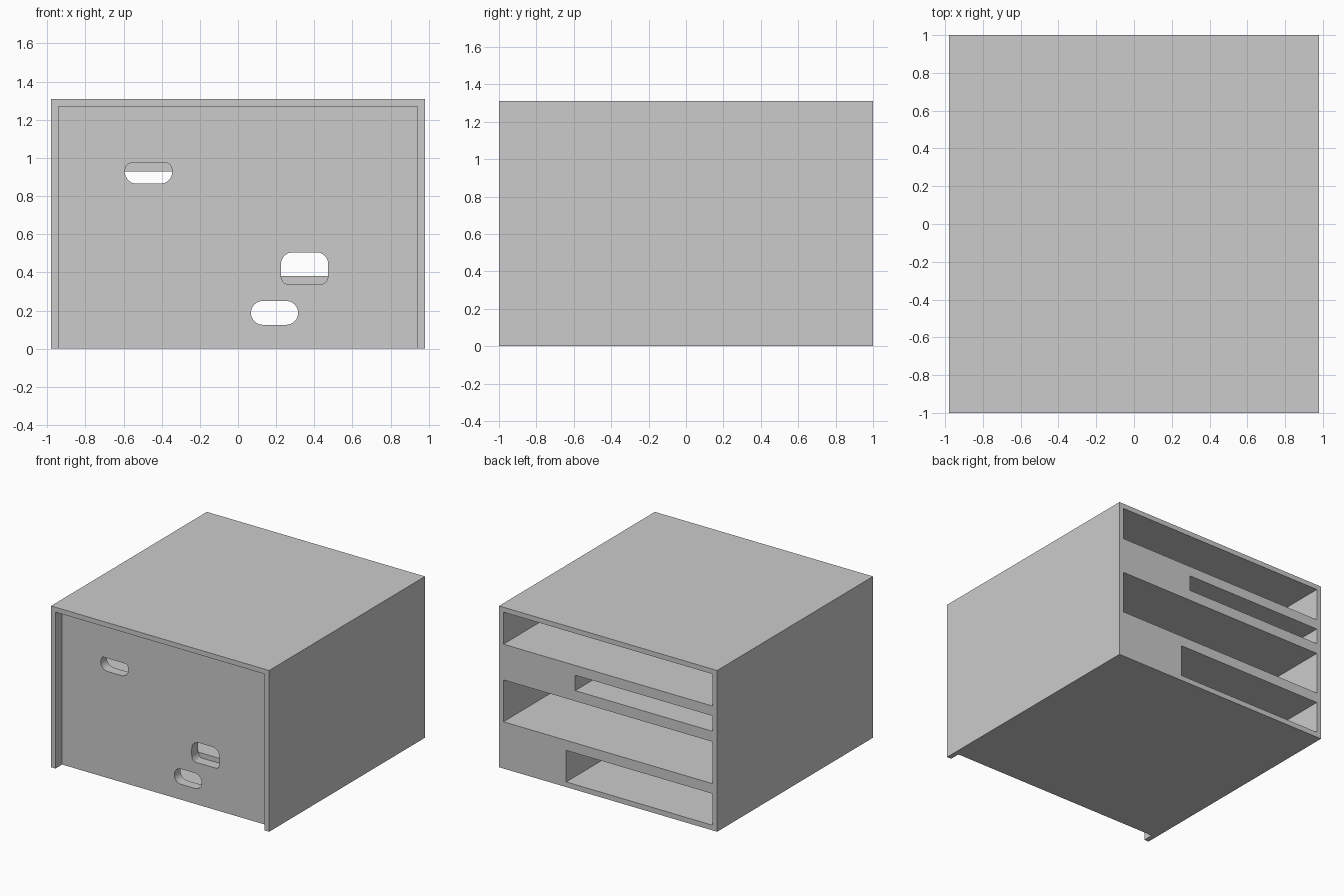
import bpy
import bmesh
from math import cos, sin, pi

cube = bpy.data.objects.get("Cube")
if cube:
    bpy.data.objects.remove(cube, do_unlink=True)

HALF_W, HEIGHT, WALL = 0.98, 1.31, 0.04
INNER = HALF_W - WALL
PANEL_FRONT, PANEL_BACK = -0.915, -0.835

grey = bpy.data.materials.new("light grey")
grey.use_nodes = True
colour = (0.6, 0.6, 0.6, 1)
grey.diffuse_color = colour
grey.node_tree.nodes["Principled BSDF"].inputs["Base Color"].default_value = colour


def prism(name, outline, y0, y1):
    """Extrude an outline of (x, z) points from y0 to y1."""
    bm = bmesh.new()
    face = bm.faces.new([bm.verts.new((x, y0, z)) for x, z in outline])
    moved = bmesh.ops.extrude_face_region(bm, geom=[face])["geom"]
    verts = [v for v in moved if isinstance(v, bmesh.types.BMVert)]
    bmesh.ops.translate(bm, verts=verts, vec=(0, y1 - y0, 0))
    bmesh.ops.recalc_face_normals(bm, faces=bm.faces)
    mesh = bpy.data.meshes.new(name)
    bm.to_mesh(mesh)
    bm.free()
    mesh.materials.append(grey)
    obj = bpy.data.objects.new(name, mesh)
    bpy.context.collection.objects.link(obj)
    return obj


def rect(x0, x1, z0, z1):
    return [(x0, z0), (x1, z0), (x1, z1), (x0, z1)]


def slot(x0, x1, z0, z1, low, high, r=0.062, steps=8):
    """Rounded slot outline, trimmed flat at heights low and high."""
    corners = [(x1 - r, z0 + r, -pi / 2), (x1 - r, z1 - r, 0),
               (x0 + r, z1 - r, pi / 2), (x0 + r, z0 + r, pi)]
    points = []
    for cx, cz, start in corners:
        for i in range(steps + 1):
            a = start + i * pi / 2 / steps
            z = min(max(cz + r * sin(a), low), high)
            points.append((cx + r * cos(a), z))
    return points


def cut(body, cutter):
    cutter.hide_render = True
    mod = body.modifiers.new("cut", 'BOOLEAN')
    mod.operation = 'DIFFERENCE'
    mod.solver = 'EXACT'
    mod.object = cutter
    bpy.context.view_layer.objects.active = body
    bpy.ops.object.modifier_apply(modifier=mod.name)
    bpy.data.objects.remove(cutter, do_unlink=True)


# Outer housing
body = prism("cabinet_body", rect(-HALF_W, HALF_W, 0, HEIGHT), -1, 1)

# Front recess, open at the bottom
cut(body, prism("front_recess", rect(-INNER, INNER, -0.2, HEIGHT - WALL),
                -1.2, PANEL_FRONT))

# Compartments open at the back: far side x, bottom z, top z
for x1, z0, z1 in [(INNER, 1.01, 1.27), (0.295, 0.805, 0.93),
                   (INNER, 0.38, 0.72), (0.376, 0.042, 0.298)]:
    cut(body, prism("compartment", rect(-INNER, x1, z0, z1), PANEL_BACK, 1.2))

# Rounded slots through the front panel
for outline in [slot(-0.593, -0.345, 0.865, 0.99, 0, 0.972),
                slot(0.225, 0.473, 0.325, 0.505, 0.34, 2),
                slot(0.068, 0.315, 0.125, 0.25, 0, 2)]:
    cut(body, prism("panel_slot", outline, -0.96, PANEL_BACK + 0.005))

# Soft slot ends, crisp box edges
bpy.ops.object.select_all(action='DESELECT')
body.select_set(True)
bpy.context.view_layer.objects.active = body
bpy.ops.object.shade_smooth_by_angle(angle=pi / 6)
